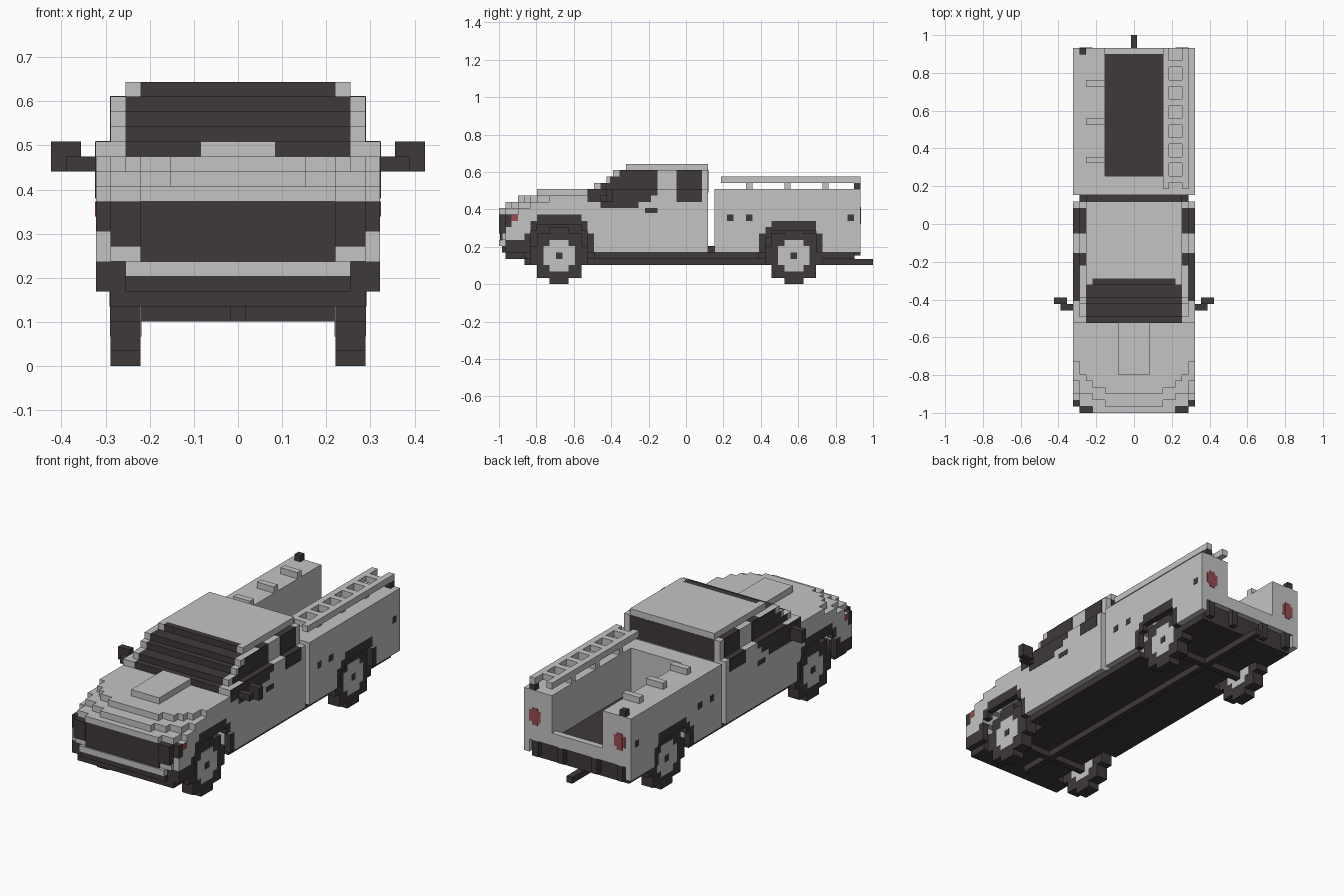
import bpy
import bmesh
from mathutils import Vector

if "Cube" in bpy.data.objects:
    bpy.data.objects.remove(bpy.data.objects["Cube"], do_unlink=True)

UNIT = 2 / 59  # one block; x is centred, y counts from the nose, z from the ground
PLATE = 0.04   # thickness of painted plates, in blocks
SKIN = 9.5     # half width of the body
CABIN = 8.5    # half width of the cab above the sill


def material(name, color):
    mat = bpy.data.materials.new(name)
    mat.use_nodes = True
    mat.diffuse_color = (*color, 1)
    shader = mat.node_tree.nodes["Principled BSDF"]
    shader.inputs["Base Color"].default_value = (*color, 1)
    shader.inputs["Roughness"].default_value = 0.8
    return mat


LIGHT = material("light_grey", (0.55, 0.55, 0.55))
DARK = material("dark_grey", (0.05, 0.041, 0.041))
RED = material("lamp_red", (0.32, 0.07, 0.085))


def part(name, mat, boxes, mirror=True):
    """Blocks (x0, x1, y0, y1, z0, z1); off-centre ones repeat on the other side."""
    bm = bmesh.new()
    for x0, x1, y0, y1, z0, z1 in boxes:
        spans = [(x0, x1)]
        if mirror and x0 > 0:
            spans.append((-x1, -x0))
        for a, b in spans:
            cube = bmesh.ops.create_cube(bm, size=1)["verts"]
            size = Vector((b - a, y1 - y0, z1 - z0))
            mid = Vector(((a + b) / 2, (y0 + y1) / 2, (z0 + z1) / 2))
            for v in cube:
                v.co = Vector([c * s + m for c, s, m in zip(v.co, size, mid)]) * UNIT
                v.co.y -= 1
    mesh = bpy.data.meshes.new(name)
    bm.to_mesh(mesh)
    bm.free()
    mesh.materials.append(mat)
    obj = bpy.data.objects.new(name, mesh)
    bpy.context.scene.collection.objects.link(obj)
    return obj


def stepped_layer(steps, back, z):
    """One flat layer whose nose steps back towards the sides."""
    boxes, inner = [], 0
    for half, front in steps:
        boxes.append((inner or -half, half, front, back, z, z + 1))
        inner = half
    return boxes


def side_plates(name, mat, half, spans):
    """Thin painted plates (y0, y1, z0, z1) on both sides."""
    part(name, mat, [(half - PLATE, half + PLATE, *s) for s in spans])


def flare(name, columns):
    """Stepped wheel arch trim below the body columns."""
    last = len(columns) - 1
    part(name, DARK, [(CABIN, SKIN, a, b, 5 if i in (0, last) else z - 1.6, z)
                      for i, (a, b, z) in enumerate(columns)])


# Cab lower body with front wheel openings
front_arch = [(4, 5, 8), (5, 6, 10), (6, 13, 11), (13, 14, 10), (14, 15, 8)]
columns = [(2, 4, 7)] + front_arch + [(15, 33, 5)]
part("cab_lower_body", LIGHT, [(-SKIN, SKIN, a, b, z, 11) for a, b, z in columns if z < 11])
flare("front_wheel_arch", front_arch)

# Hood layers, continuing back as the door tops
hood = stepped_layer([(6.5, 0), (8.5, 1), (SKIN, 3)], 33, 11)
hood += stepped_layer([(4.5, 1), (6.5, 2), (8.5, 3), (SKIN, 5)], 33, 12)
hood += stepped_layer([(4.5, 3), (6.5, 4), (7.5, 5), (8.5, 6), (SKIN, 8)], 33, 13)
part("hood", LIGHT, hood)
part("hood_scoop", LIGHT, [(-2.5, 2.5, 6, 14, 14, 15)])
part("door_sill", LIGHT, [(CABIN, SKIN, 14, 33, 14, 15)])

# Stepped cab with windshield
cab, glass = [], []
for z, y in zip(range(14, 18), (14, 15, 17, 18)):
    glass.append((-7.5, 7.5, y, y + 2, z, z + 1))
    cab += [(7.5, CABIN, y, 33, z, z + 1), (-7.5, 7.5, y + 2, 33, z, z + 1)]
glass.append((-6.5, 6.5, 20, 21, 18, 19))
cab += [(6.5, 7.5, 20, 33, 18, 19), (-6.5, 6.5, 21, 33, 18, 19)]
part("cab_and_roof", LIGHT, cab)
part("windshield", DARK, glass)
part("rear_window", DARK, [(-7.5, 7.5, 33, 33 + PLATE, 14.5, 18)])

# Side windows, with their glass wrapping over the steps
side_plates("door_window_lower", DARK, SKIN,
            [(16, 22, 12, 13), (14, 24, 13, 14), (14, 25, 14, 15), (28, 32, 13, 15)])
side_plates("door_window_upper", DARK, CABIN,
            [(16, 25, 15, 16), (17.5, 25, 16, 17), (19, 25, 17, 18), (28, 32, 15, 18)])
part("window_ledge", DARK, [(CABIN, SKIN, 17.5, 25, 15, 15 + PLATE),
                            (CABIN, SKIN, 28, 32, 15, 15 + PLATE),
                            (7.5, CABIN, 23, 25, 18, 18 + PLATE),
                            (7.5, CABIN, 28, 32, 18, 18 + PLATE)])
side_plates("door_handle", DARK, SKIN, [(23, 25, 11.2, 12)])
part("side_mirror", DARK, [(SKIN, 11.5, 16, 17, 13, 14), (10.5, 12.5, 17, 18, 13, 15)])

# Nose
part("grille", DARK, [(-6.5, 6.5, 0.2, 2, 7, 11)])
part("headlight", DARK, [(6.5, 8.5, 0, 2, 8, 11), (8.5, SKIN, 1, 2, 9, 11)])
part("front_trim", LIGHT, [(-7.5, 7.5, 0, 2, 6, 7), (6.5, 8.5, 0.5, 2, 7, 8),
                           (8.5, SKIN, 1, 2, 7, 9)])
part("front_bumper", DARK, [(7.5, SKIN, 1, 4, 5, 7), (-7.5, 7.5, 0.5, 4, 5, 6),
                            (-8.5, 8.5, 1, 4, 4, 5)])
side_plates("front_side_marker", RED, SKIN, [(2, 3, 10, 11)])

# Chassis: floor, centre beam, axles and wheel wells
part("chassis_floor", DARK, [(-6, 6, 4, 51, 4, 5), (-8.5, 8.5, 15, 41, 4, 5),
                             (-7.5, 7.5, 33, 34, 5, 6), (-8.5, 8.5, 51, 56, 4, 5)])
part("centre_beam", DARK, [(-0.5, 0.5, 4, 55, 3, 4)])
part("axles", DARK, [(-6.5, 6.5, y, y + 1, 3, 5) for y in (9, 46)])
part("wheel_well", DARK, [(-6, 6, 3, 15, 5, 11), (5, 6, 41, 51, 5, 10)])
part("tow_hitch", DARK, [(-0.5, 0.5, 55, 59, 3, 4)])

# Cargo bed with a recessed rear bumper
rear_arch = [(41, 42, 8), (42, 43, 9), (43, 50, 10), (50, 51, 8)]
columns = [(34, 41, 5)] + rear_arch + [(51, 56, 5)]
bed = [(4.5, SKIN, a, b, z, 15) for a, b, z in columns]
bed += [(4.5, 8.5, 56, 57, 7, 15), (8.5, SKIN, 56, 57, 5, 15), (4.5, 5, 41, 51, 5, 10),
        (-4.5, 4.5, 34, 37, 5, 15), (-4.5, 4.5, 56, 57, 7, 9)]
part("cargo_bed", LIGHT, bed)
flare("rear_wheel_arch", rear_arch)
part("bed_floor", DARK, [(-4.5, 4.5, 37, 56, 5, 8)])
part("rear_bumper", DARK, [(-8.5, 8.5, 55, 56 + PLATE, 4, 7), (2.5, 3.5, 56, 57, 4.5, 7),
                           (7, 8, 56, 57, 4.5, 7)])
side_plates("bed_latch", DARK, SKIN, [(y, y + 1, 10, 11) for y in (36, 39, 55)])
part("tail_light", RED, [(6.5, 8.5, 57, 57 + PLATE, 10, 11.8),
                         (7, 8, 57, 57 + PLATE * 2, 9.5, 12.2)])
part("rear_marker_post", DARK, [(7.5, 8.5, 56, 57, 15, 16)])

# Rack brackets and ladder
part("rack_bracket", LIGHT, [(4.5, 7.5, y, y + 1, 15, 16) for y in (39, 45, 51)])
rails = [(x, x + 1, 35, 57, 16, 17) for x in (4.5, 7.5)]
rungs = [(5.5, 7.5, y, y + 1, 16, 17) for y in range(36, 55, 3)]
part("ladder", LIGHT, rails + rungs, mirror=False)

# Wheels
tyre_rows = (1.5, 3.5, 3.5, 4.5, 4.5, 4.5, 3.5, 3.5, 1.5)
rim_rows = (1.5, 2.5, 2.5, 2.5, 1.5)
for place, y in (("front", 9.5), ("rear", 46.5)):
    part(place + "_tyres", DARK, [(6.5, 8.5, y - h, y + h, z, z + 1)
                                  for z, h in enumerate(tyre_rows)])
    part(place + "_rims", LIGHT, [(6.5 - PLATE, 8.5 + PLATE, y - h, y + h, z, z + 1)
                                  for z, h in enumerate(rim_rows, 2)])
    side_plates(place + "_hubs", DARK, 8.5 + PLATE, [(y - 0.5, y + 0.5, 4, 5)])
